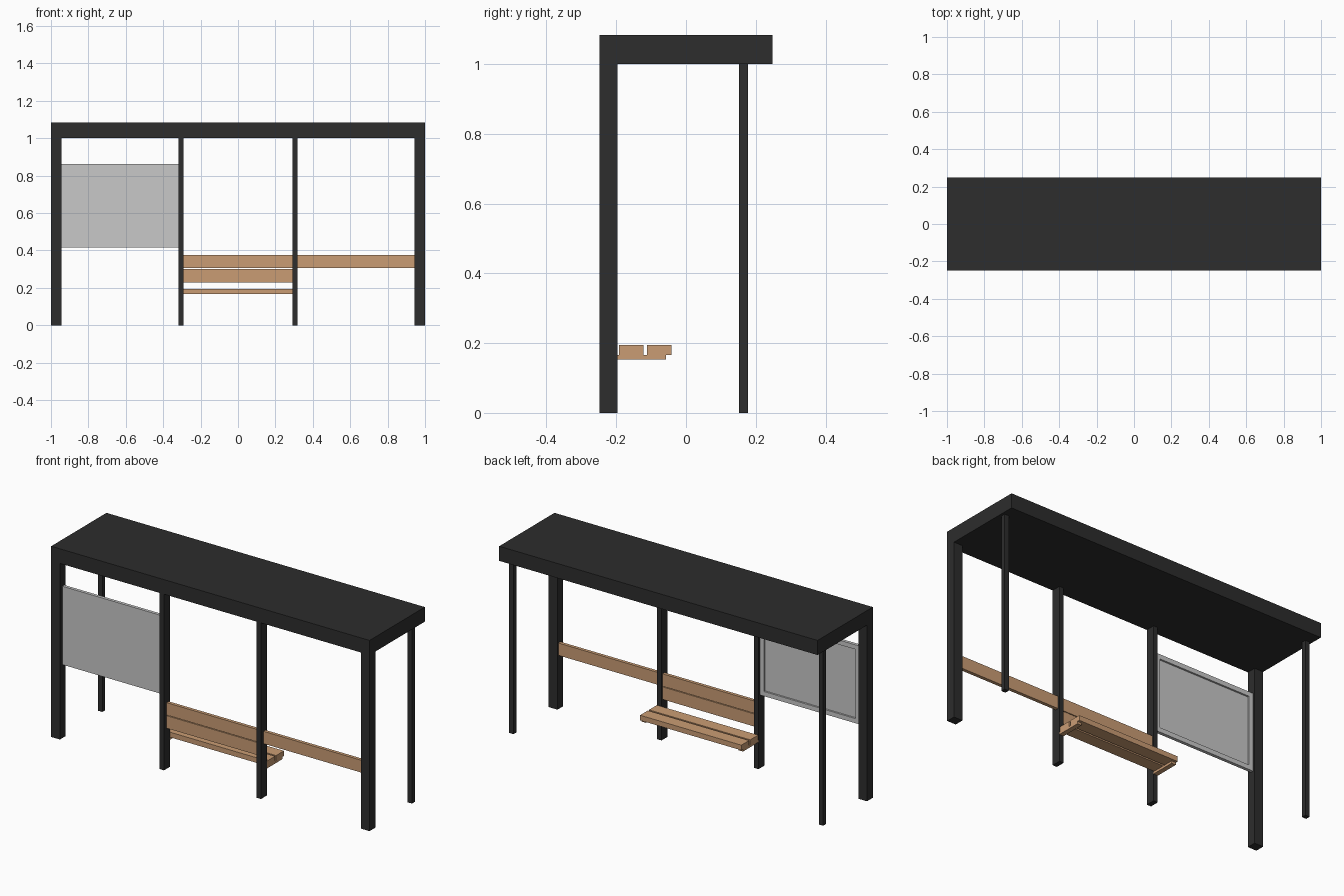
import bpy, bmesh

if "Cube" in bpy.data.objects:
    bpy.data.objects.remove(bpy.data.objects["Cube"])


def material(name, rgb):
    m = bpy.data.materials.new(name)
    m.diffuse_color = (*rgb, 1)
    m.use_nodes = True
    m.node_tree.nodes["Principled BSDF"].inputs["Base Color"].default_value = m.diffuse_color
    return m


DARK = material("charcoal metal", (0.026, 0.026, 0.026))
WOOD = material("tan wood", (0.59, 0.335, 0.175))
GREY = material("light grey panel", (0.58, 0.58, 0.58))


def box(name, x, y, z, mat):
    """Axis-aligned box from (min, max) ranges."""
    bm = bmesh.new()
    bmesh.ops.create_cube(bm, size=1)
    for v in bm.verts:
        v.co = [r[0] if c < 0 else r[1] for c, r in zip(v.co, (x, y, z))]
    mesh = bpy.data.meshes.new(name)
    bm.to_mesh(mesh)
    bm.free()
    mesh.materials.append(mat)
    ob = bpy.data.objects.new(name, mesh)
    bpy.context.collection.objects.link(ob)
    return ob


FRONT, BACK = -0.248, 0.248
POST_BACK = -0.196

# Roof slab
box("roof", (-1, 1), (FRONT, BACK), (1.0, 1.083), DARK)

# Posts and seat brackets, one per side
for side, s in (("left", -1), ("right", 1)):
    def span(a, b):
        return tuple(sorted((s * a, s * b)))
    box(side + "_corner_post", span(0.945, 1), (FRONT, POST_BACK), (0, 1), DARK)
    box(side + "_middle_post", span(0.291, 0.318), (FRONT, POST_BACK), (0, 1), DARK)
    box(side + "_rear_post", span(0.959, 0.986), (0.152, 0.178), (0, 1), DARK)
    box(side + "_seat_bracket", span(0.291, 0.318), (POST_BACK, -0.057),
        (0.153, 0.166), WOOD)

# Seat planks
for name, y in (("seat_plank_inner", (-0.192, -0.122)),
                ("seat_plank_outer", (-0.112, -0.042))):
    box(name, (-0.318, 0.318), y, (0.166, 0.195), WOOD)

# Backrest planks and side rail
PLANK_Y = (-0.224, -0.205)
box("backrest_upper", (-0.291, 0.291), PLANK_Y, (0.305, 0.375), WOOD)
box("backrest_lower", (-0.291, 0.291), PLANK_Y, (0.230, 0.301), WOOD)
box("side_rail", (0.318, 0.945), PLANK_Y, (0.305, 0.375), WOOD)

# Notice board with a recess on its back face
board = box("notice_board", (-0.945, -0.318), (-0.226, -0.208), (0.417, 0.862), GREY)
bm = bmesh.new()
bm.from_mesh(board.data)
bm.normal_update()
back = [f for f in bm.faces if f.normal.y > 0.9]
bmesh.ops.inset_region(bm, faces=back, thickness=0.037)
bmesh.ops.inset_region(bm, faces=back, thickness=0.0001, depth=-0.01)
bm.to_mesh(board.data)
bm.free()
